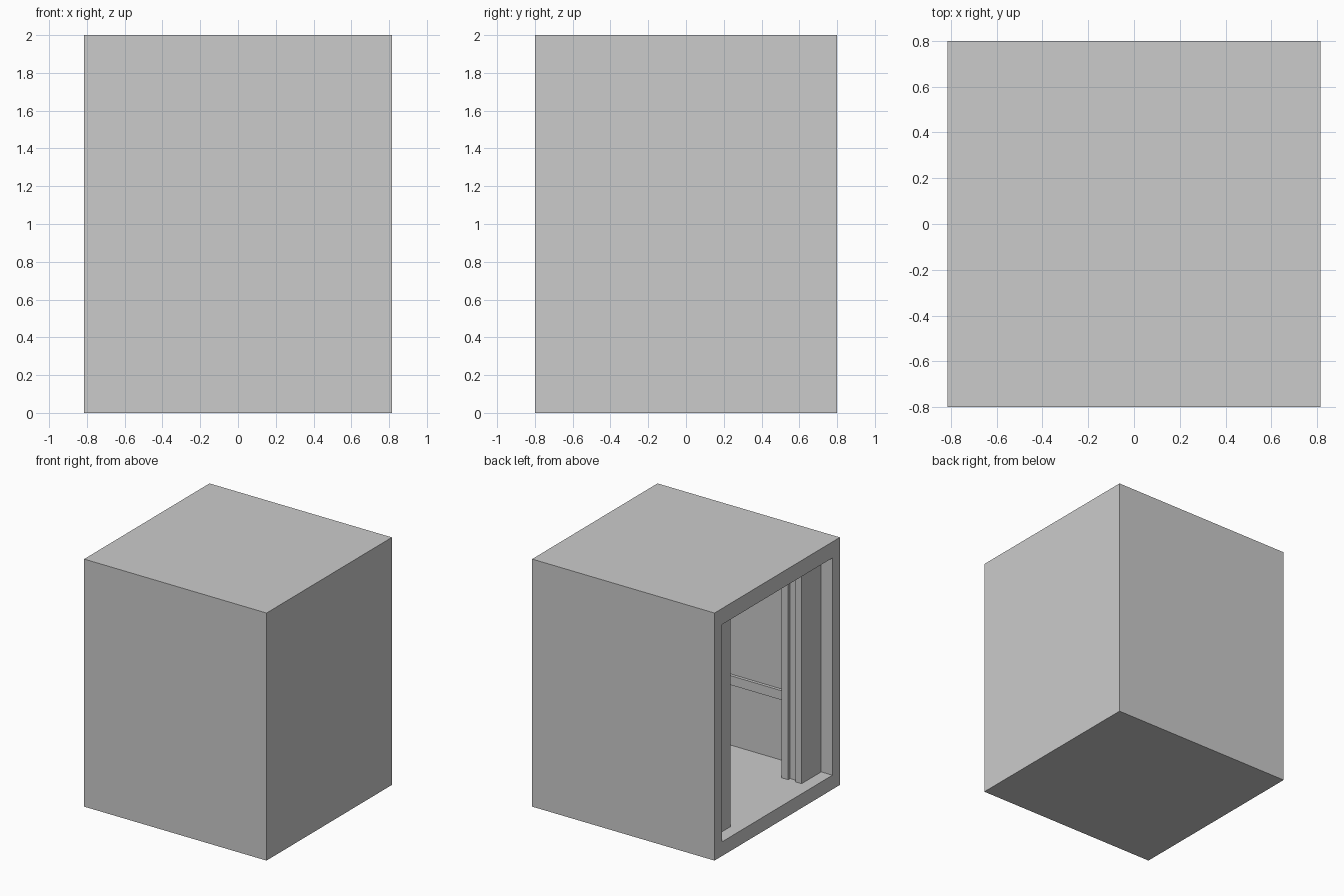
import bpy
import bmesh

if "Cube" in bpy.data.objects:
    bpy.data.objects.remove(bpy.data.objects["Cube"])

X, Y, Z = 0.815, 0.80, 2.0        # outer half width, half depth, height
IX, IY = 0.715, 0.705             # inner half width and half depth
FLOOR, CEIL = 0.115, 1.87


def finish(bm, name):
    bmesh.ops.recalc_face_normals(bm, faces=bm.faces[:])
    mesh = bpy.data.meshes.new(name)
    bm.to_mesh(mesh)
    bm.free()
    obj = bpy.data.objects.new(name, mesh)
    bpy.context.collection.objects.link(obj)
    return obj


def fit(bm, x, y, z):
    # Stretch a unit cube to the given (min, max) ranges
    for v in bm.verts:
        v.co = [r[0] if c < 0 else r[1] for c, r in zip(v.co, (x, y, z))]


def box(name, x, y, z, mirror_y=False):
    bm = bmesh.new()
    bmesh.ops.create_cube(bm, size=1)
    fit(bm, x, y, z)
    obj = finish(bm, name)
    if mirror_y:
        obj.modifiers.new("mirror", "MIRROR").use_axis = (False, True, False)
    return obj


# Cabin shell: a block hollowed out through its left face
bm = bmesh.new()
bmesh.ops.create_cube(bm, size=1)
fit(bm, (-X, X), (-Y, Y), (0, Z))
bm.normal_update()
opening = min(bm.faces, key=lambda f: f.calc_center_median().x)
bmesh.ops.inset_region(bm, faces=[opening], thickness=0.1)
for v in opening.verts:
    v.co = (-X, IY if v.co.y > 0 else -IY, CEIL if v.co.z > 1 else FLOOR)
inner = bmesh.ops.extrude_discrete_faces(bm, faces=[opening])["faces"][0]
for v in inner.verts:
    v.co.x = IX
finish(bm, "cabin_shell")

# Entrance: outer and inner jamb panels with the retracted doors between them
height = (FLOOR, CEIL)
box("outer_jambs", (-0.715, -0.66), (-IY, -0.455), height, True)
box("retracted_doors", (-0.66, -0.595), (-IY, -0.48), height, True)
box("inner_jambs", (-0.595, -0.535), (-IY, -0.455), height, True)

# Handrails on the side walls and the far wall
rail, depth = (0.615, 0.69), 0.025
box("side_handrails", (-0.535, IX), (-IY, -IY + depth), rail, True)
box("far_handrail", (IX - depth, IX), (-IY + depth, IY - depth), rail)
